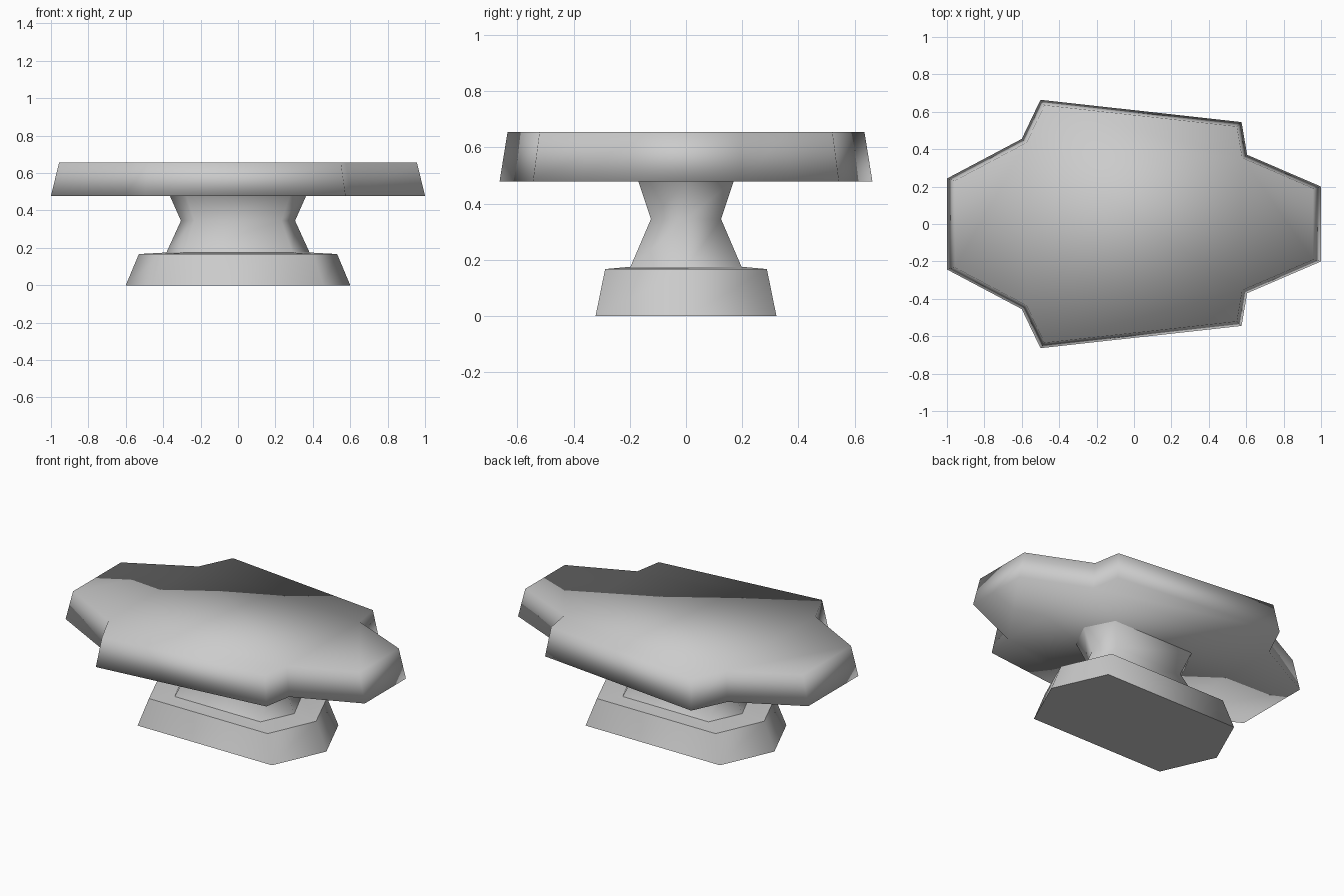
import bpy
import bmesh

cube = bpy.data.objects.get("Cube")
if cube:
    bpy.data.objects.remove(cube, do_unlink=True)

grey = bpy.data.materials.new("plain_grey")
grey.use_nodes = True
colour = (0.6, 0.6, 0.6, 1)
grey.diffuse_color = colour
grey.node_tree.nodes["Principled BSDF"].inputs["Base Color"].default_value = colour


def loft(name, rings, sharp_rings=()):
    """Skin a stack of matching outlines, cap both ends and shade smooth."""
    bm = bmesh.new()
    loops = [[bm.verts.new(p) for p in ring] for ring in rings]
    n = len(loops[0])
    for low, high in zip(loops, loops[1:]):
        for i in range(n):
            j = (i + 1) % n
            bm.faces.new((low[i], low[j], high[j], high[i]))
    bm.faces.new(loops[0][::-1])
    bm.faces.new(loops[-1])
    for face in bm.faces:
        face.smooth = True
    # Creases run around the chosen outlines
    for k in sharp_rings:
        for i in range(n):
            bm.edges.get((loops[k][i], loops[k][(i + 1) % n])).smooth = False
    bmesh.ops.recalc_face_normals(bm, faces=bm.faces)
    mesh = bpy.data.meshes.new(name)
    bm.to_mesh(mesh)
    bm.free()
    mesh.materials.append(grey)
    obj = bpy.data.objects.new(name, mesh)
    bpy.context.collection.objects.link(obj)
    return obj


def hexagon(x, y, z):
    """Long hexagon with a point at each end of x."""
    a = 0.76 * x
    return [(x, 0, z), (a, y, z), (-a, y, z), (-x, 0, z), (-a, -y, z), (a, -y, z)]


# Flared foot with its nearly flat ledge
loft("foot", [hexagon(0.6, 0.322, 0), hexagon(0.53, 0.288, 0.167),
              hexagon(0.385, 0.2, 0.175)], sharp_rings=(0, 1, 2))

# Waisted pedestal
loft("pedestal", [hexagon(0.385, 0.2, 0.17), hexagon(0.305, 0.125, 0.345),
                  hexagon(0.365, 0.17, 0.48)], sharp_rings=(0, 2))

# Notched table slab, tapering towards the top
half = [(1, 0.2), (0.605, 0.37), (0.575, 0.545),
        (-0.5, 0.664), (-0.6, 0.455), (-1, 0.243)]
outline = half + [(x, -y) for x, y in reversed(half)]
loft("slab", [[(x * s, y * s, z) for x, y in outline]
              for s, z in ((1, 0.478), (0.957, 0.655))])
